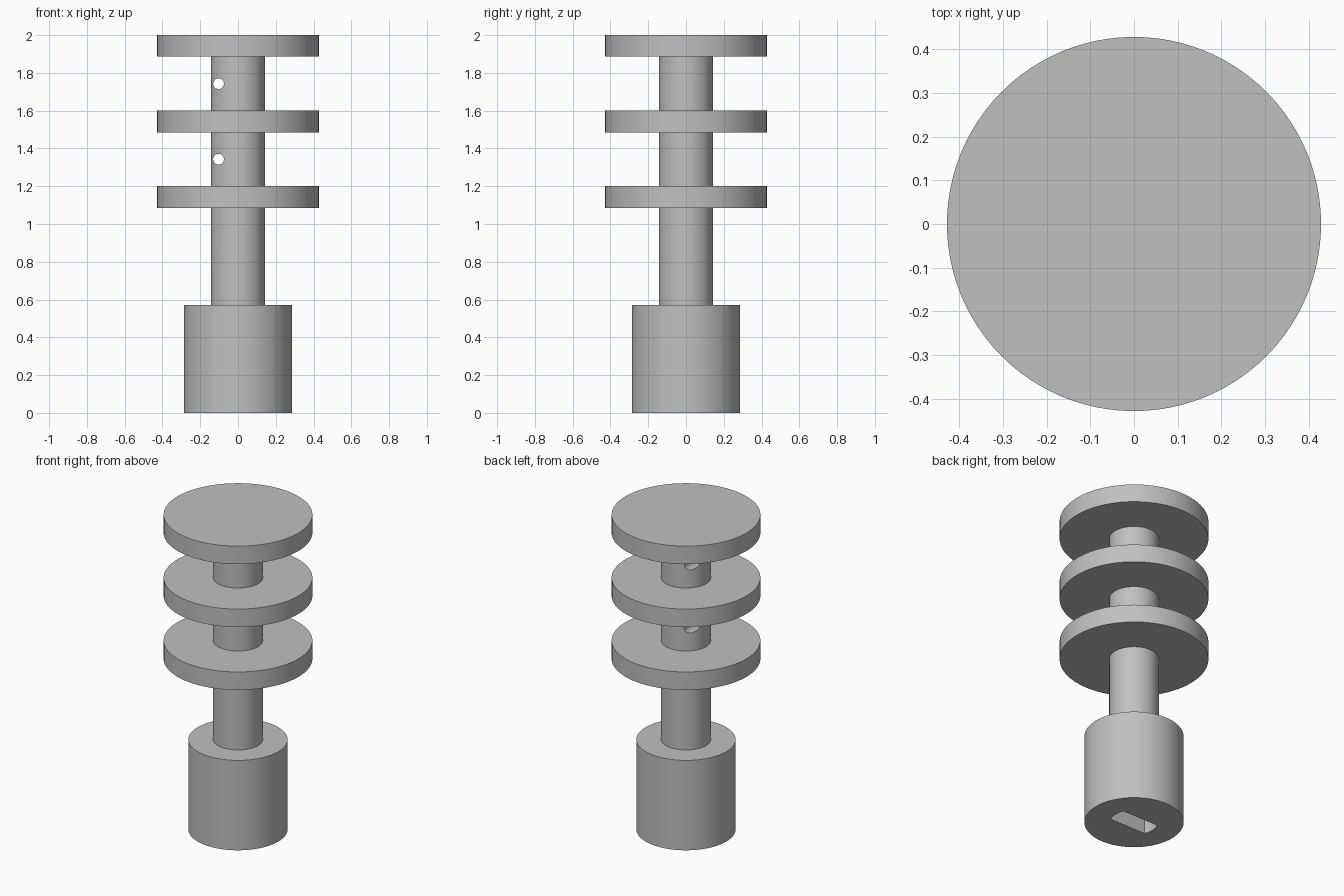
import bpy
import bmesh
import math
from mathutils import Matrix

if "Cube" in bpy.data.objects:
    bpy.data.objects.remove(bpy.data.objects["Cube"], do_unlink=True)

U = 2 / 70        # one design unit
SIDES = 96

grey = bpy.data.materials.new("plain_grey")
grey.use_nodes = True
grey.diffuse_color = (0.53, 0.53, 0.53, 1)
grey.node_tree.nodes["Principled BSDF"].inputs["Base Color"].default_value = grey.diffuse_color


def add_object(name, bm):
    mesh = bpy.data.meshes.new(name)
    bm.to_mesh(mesh)
    bm.free()
    mesh.materials.append(grey)
    obj = bpy.data.objects.new(name, mesh)
    bpy.context.collection.objects.link(obj)
    return obj


def cylinder(name, radius, bottom, top, sides=SIDES):
    bm = bmesh.new()
    bmesh.ops.create_cone(bm, cap_ends=True, segments=sides,
                          radius1=radius * U, radius2=radius * U, depth=(top - bottom) * U,
                          matrix=Matrix.Translation((0, 0, (bottom + top) / 2 * U)))
    return add_object(name, bm)


def cut(obj, cutter):
    cutter.hide_render = True
    mod = obj.modifiers.new("cut", 'BOOLEAN')
    mod.operation = 'DIFFERENCE'
    mod.solver = 'EXACT'
    mod.object = cutter
    bpy.context.view_layer.objects.active = obj
    bpy.ops.object.modifier_apply(modifier=mod.name)
    bpy.data.objects.remove(cutter, do_unlink=True)


# Base, shaft and the three flanges
base = cylinder("base", 10, 0, 20)
shaft = cylinder("shaft", 5, 20, 66)
flanges = [cylinder(name, 15, z, z + 4) for name, z in
           (("lower_flange", 38), ("middle_flange", 52), ("upper_flange", 66))]

# Thread holes running front to back through one side of the shaft
for z in (47, 61):
    hole = cylinder("hole_cutter", 1, -10, 10, 32)
    hole.data.transform(Matrix.Translation((-3.6 * U, 0, z * U)) @ Matrix.Rotation(math.pi / 2, 4, 'X'))
    cut(shaft, hole)

# Drive socket under the base: a round bore with two flats
radius, half_width, depth = 4.9 * U, 2.05 * U, 15 * U
arc = math.asin(half_width / radius)
bm = bmesh.new()
ring = []
for start in (0, math.pi):
    for i in range(9):
        a = start + arc * (i / 4 - 1)
        ring.append(bm.verts.new((radius * math.cos(a), radius * math.sin(a), -U)))
face = bm.faces.new(ring)
top = bmesh.ops.extrude_face_region(bm, geom=[face])["geom"]
bmesh.ops.translate(bm, vec=(0, 0, depth + U),
                    verts=[v for v in top if isinstance(v, bmesh.types.BMVert)])
bmesh.ops.recalc_face_normals(bm, faces=bm.faces)
cut(base, add_object("socket_cutter", bm))

# Smooth round walls with crisp rims
bpy.ops.object.select_all(action='DESELECT')
for obj in [base, shaft] + flanges:
    obj.select_set(True)
bpy.context.view_layer.objects.active = base
bpy.ops.object.shade_smooth_by_angle(angle=math.radians(30))
